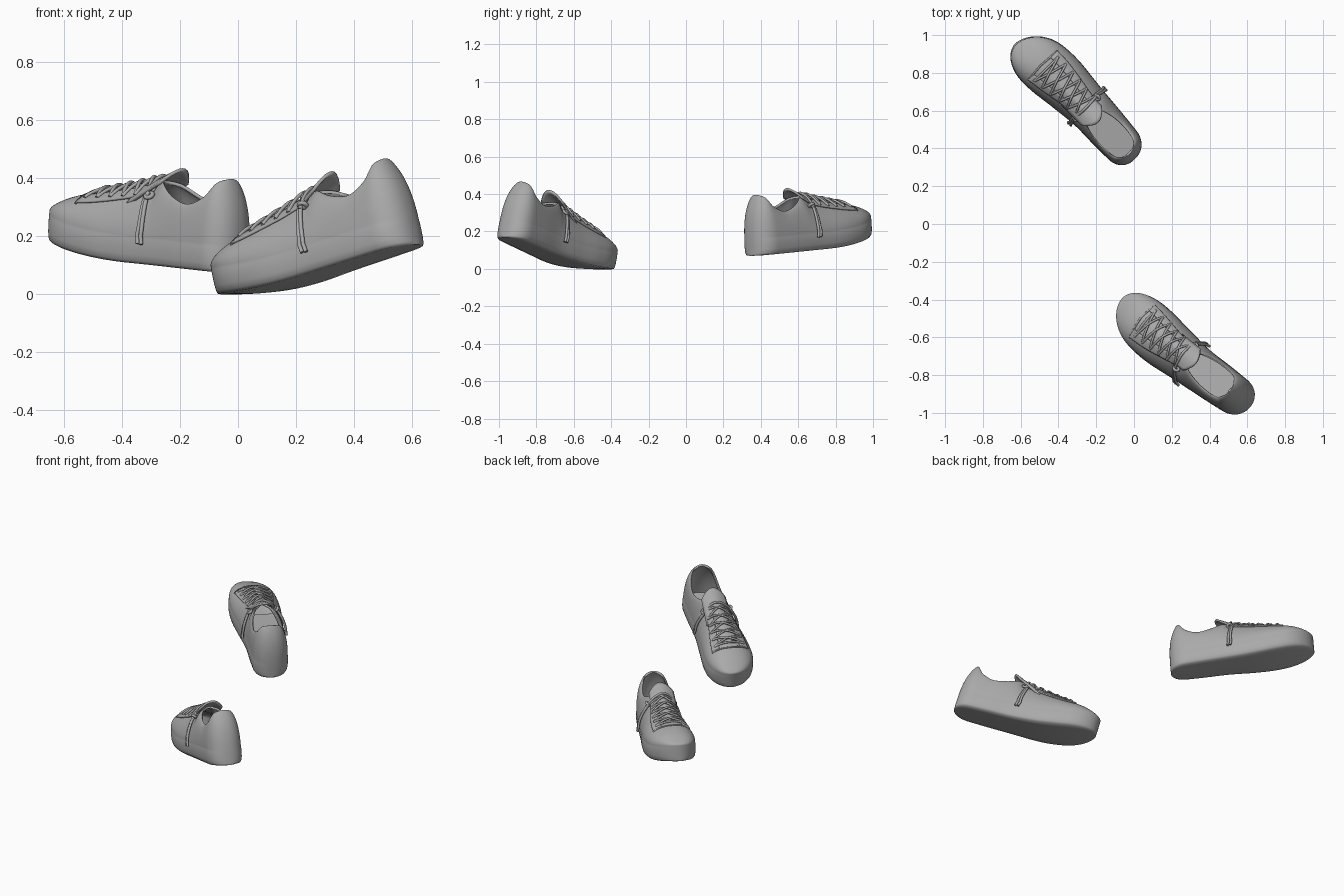
import bpy, bmesh, math
from mathutils import Vector, Matrix

if "Cube" in bpy.data.objects:
    bpy.data.objects.remove(bpy.data.objects["Cube"], do_unlink=True)

grey = bpy.data.materials.new("plain_grey")
grey.use_nodes = True
grey.diffuse_color = (0.4, 0.4, 0.4, 1)
grey.node_tree.nodes["Principled BSDF"].inputs["Base Color"].default_value = (0.4, 0.4, 0.4, 1)

LENGTH = 0.88
# Profiles along the shoe, heel to toe: (distance, value)
LATERAL = [(0, .10), (.2, .122), (.4, .14), (.6, .16), (.75, .155), (.88, .14)]
MEDIAL = [(0, .10), (.2, .102), (.35, .10), (.5, .115), (.65, .130), (.88, .122)]
TOPLINE = [(0, .322), (.04, .305), (.1, .255), (.18, .225), (.27, .245), (.37, .29),
           (.5, .265), (.65, .232), (.8, .208), (.88, .185)]
ROUNDNESS = [(0, .95), (.2, 1.05), (.35, 1.3), (.45, 1.25), (.7, 1.0), (.88, .9)]


def curve(table, u):
    """Smooth interpolation through a short table."""
    def slope(i):
        a, b = table[max(i - 1, 0)], table[min(i + 1, len(table) - 1)]
        return (b[1] - a[1]) / (b[0] - a[0])
    u = min(max(u, table[0][0]), table[-1][0])
    i = 0
    while i < len(table) - 2 and u > table[i + 1][0]:
        i += 1
    (x0, y0), (x1, y1) = table[i], table[i + 1]
    h = x1 - x0
    t = (u - x0) / h
    return ((1 + 2 * t) * (1 - t) ** 2 * y0 + t * (1 - t) ** 2 * h * slope(i)
            + t * t * (3 - 2 * t) * y1 + t * t * (t - 1) * h * slope(i + 1))


def end_round(u):
    if u < .1:
        return max(0, 1 - ((.1 - u) / .1) ** 2.4) ** .45
    if u > .68:
        return math.sqrt(max(0, 1 - ((u - .68) / .2) ** 2.4))
    return 1


def width(u, side):
    return curve(LATERAL if side > 0 else MEDIAL, u) * end_round(u)


def bottom(u):
    return .055 * (max(0, u - .45) / .43) ** 2


def welt(u):
    return bottom(u) + .092


def place(u, side, x, z):
    """Lean the heel forward and swing the toe towards the medial side."""
    lean = .055 * (max(z, 0) / .32) ** 3.5 * max(0, 1 - u / .25)
    swing = -.018 * max(0, (u - .5) / .38) ** 2
    return Vector((u + lean, side * x + swing, z))


def upper(u, q):
    """Point on the upper: q = 0 is the centre line, +-1 the welt."""
    side = 1 if q >= 0 else -1
    w, p = width(u, side) * .98, curve(ROUNDNESS, u)
    gap = .08 * math.sqrt(max(0, 1 - ((u - .185) / .185) ** 2))
    gap = min(gap, .8 * w)
    z0 = welt(u) + .006
    top = curve(TOPLINE, u)
    if u > .68:
        top = z0 + (top - z0) * end_round(u) ** .8
    a = (1 - abs(q)) * math.pi / 2
    x = gap + (w - gap) * max(0, math.cos(a)) ** p
    return place(u, side, x, z0 + (top - z0) * math.sin(a) ** p)


def raised(u, q, off):
    """Point above the upper, along its normal."""
    e = .01
    n = (upper(u + e, q) - upper(u - e, q)).cross(upper(u, q + e) - upper(u, q - e))
    n.normalize()
    p = upper(u, q)
    if n.dot(p - Vector((u, 0, .1))) < 0:
        n.negate()
    return p + n * off


def finish(ob, pose):
    bpy.context.scene.collection.objects.link(ob)
    ob.data.materials.append(grey)
    ob.matrix_world = pose
    if ob.type == 'MESH':
        bpy.ops.object.select_all(action='DESELECT')
        ob.select_set(True)
        bpy.context.view_layer.objects.active = ob
        bpy.ops.object.shade_smooth_by_angle(angle=math.radians(70))


def grid(name, rows, hand, pose, thick=0, offset=0):
    """Skin a list of point rows into a sheet, optionally thickened."""
    bm = bmesh.new()
    vs = [[bm.verts.new((p.x, p.y * hand, p.z)) for p in row] for row in rows]
    for a, b in zip(vs, vs[1:]):
        for i in range(len(a) - 1):
            bm.faces.new((a[i], a[i + 1], b[i + 1], b[i]))
    bmesh.ops.remove_doubles(bm, verts=bm.verts, dist=.0004)
    bmesh.ops.recalc_face_normals(bm, faces=bm.faces)
    me = bpy.data.meshes.new(name)
    bm.to_mesh(me)
    bm.free()
    ob = bpy.data.objects.new(name, me)
    finish(ob, pose)
    if thick:
        mod = ob.modifiers.new("thickness", 'SOLIDIFY')
        mod.thickness, mod.offset = thick, offset


def cord(name, pts, radius, hand, pose):
    cu = bpy.data.curves.new(name, 'CURVE')
    cu.dimensions = '3D'
    cu.bevel_depth, cu.bevel_resolution, cu.use_fill_caps = radius, 2, True
    sp = cu.splines.new('POLY')
    sp.points.add(len(pts) - 1)
    for sp_pt, p in zip(sp.points, pts):
        sp_pt.co = (p.x, p.y * hand, p.z, 1)
    sp.use_smooth = True
    finish(bpy.data.objects.new(name, cu), pose)


def span(a, b, n):
    return [a + (b - a) * i / n for i in range(n + 1)]


def half_section(u, side):
    """Bottom centre, around the sole edge, up the wall to the top."""
    w, zb, zw = width(u, side), bottom(u), welt(u)
    sole = [(0, zb), (.6, zb), (.88, zb + .002), (.955, zb + .012), (.99, zb + .032),
            (1, zb + .06), (.992, zw - .006), (.98, zw)]
    pts = [place(u, side, f * w, z) for f, z in sole]
    return pts + [upper(u, side * q) for q in span(1, 1e-6, 14)]


def build_shoe(label, hand, pose):
    # Sole and upper in one shell, open at the ankle
    stations = [LENGTH * (1 - math.cos(math.pi * t)) / 2 for t in span(0, 1, 72)]
    rows = [half_section(u, 1)[::-1] + half_section(u, -1)[1:] for u in stations]
    grid(label + "_shoe_shell", rows, hand, pose, .012, -1)

    # Footbed
    rows = [[place(u, s, width(u, s) * f, bottom(u) + .07)
             for s, f in ((-1, .9), (-1, .45), (1, 0), (1, .45), (1, .9))]
            for u in span(.01, .62, 24)]
    grid(label + "_footbed", rows, hand, pose)

    # Tongue
    rows = [[Vector((u + .04 * q * q * (.5 - u) / .2, q * .072,
                     .337 - (u - .29) * .45 - .05 * q * q)) for q in span(-1, 1, 10)]
            for u in span(.295, .48, 10)]
    grid(label + "_tongue", rows, hand, pose, .012)

    # Eyelet flaps and the seam in front of them
    for side, word in ((1, "outer"), (-1, "inner")):
        rows = [[raised(u + .02 * k, side * (.24 + .05 * k + (.17 + .08 * k) * v), .003)
                 for v in span(0, 1, 6)] for u, k in
                [(.385 + .3 * t, t) for t in span(0, 1, 16)]]
        grid(label + "_" + word + "_eyelet_flap", rows, hand, pose, .008)
    cord(label + "_toe_seam", [raised(.715 - .02 * abs(q), q, .001) for q in span(-.56, .56, 20)],
         .005, hand, pose)

    # Criss-cross laces
    eyelets = span(.68, .40, 5)
    for i, (a, b) in enumerate(zip(eyelets, eyelets[1:])):
        for side in (1, -1):
            pts = [raised(a + (b - a) * t, side * (.42 - .84 * t),
                          .008 + .006 * math.sin(math.pi * t) * (1 + .4 * side))
                   for t in span(0, 1, 14)]
            cord(f"{label}_lace_{i}", pts, .0065, hand, pose)
    cord(label + "_front_lace", [raised(.68, q, .008) for q in span(-.42, .42, 14)],
         .0065, hand, pose)

    # Top lace, with a small knot and two loose ends hanging at each side
    cord(label + "_top_lace", [raised(.392, q, .016) for q in span(-.5, .5, 16)],
         .0075, hand, pose)
    for side in (1, -1):
        centre = raised(.385, side * .45, .014)
        knot = [centre + Vector((.014 * math.cos(a), .010 * math.sin(a), .008 * math.sin(a)))
                for a in span(0, 2 * math.pi, 12)]
        cord(label + "_knot", knot, .008, hand, pose)
        for shift, end in ((0, .98), (.016, .97)):
            pts = [raised(.385 + shift * t + .012 * math.sin(5 * t), side * end * t, .012)
                   for t in span(.45, 1, 20)]
            pts.append(pts[-1] + Vector((-.008, side * .003, -.03)))
            cord(label + "_loose_lace", pts, .0075, hand, pose)


def pose(loc, yaw, pitch):
    return (Matrix.Translation(loc) @ Matrix.Rotation(math.radians(yaw), 4, 'Z')
            @ Matrix.Rotation(math.radians(pitch), 4, 'Y'))


build_shoe("right", -1, pose((0, .35, .07), 135, -4.5))
build_shoe("left", 1, pose((.617, -.968, .17), 141.3, 14.9))
